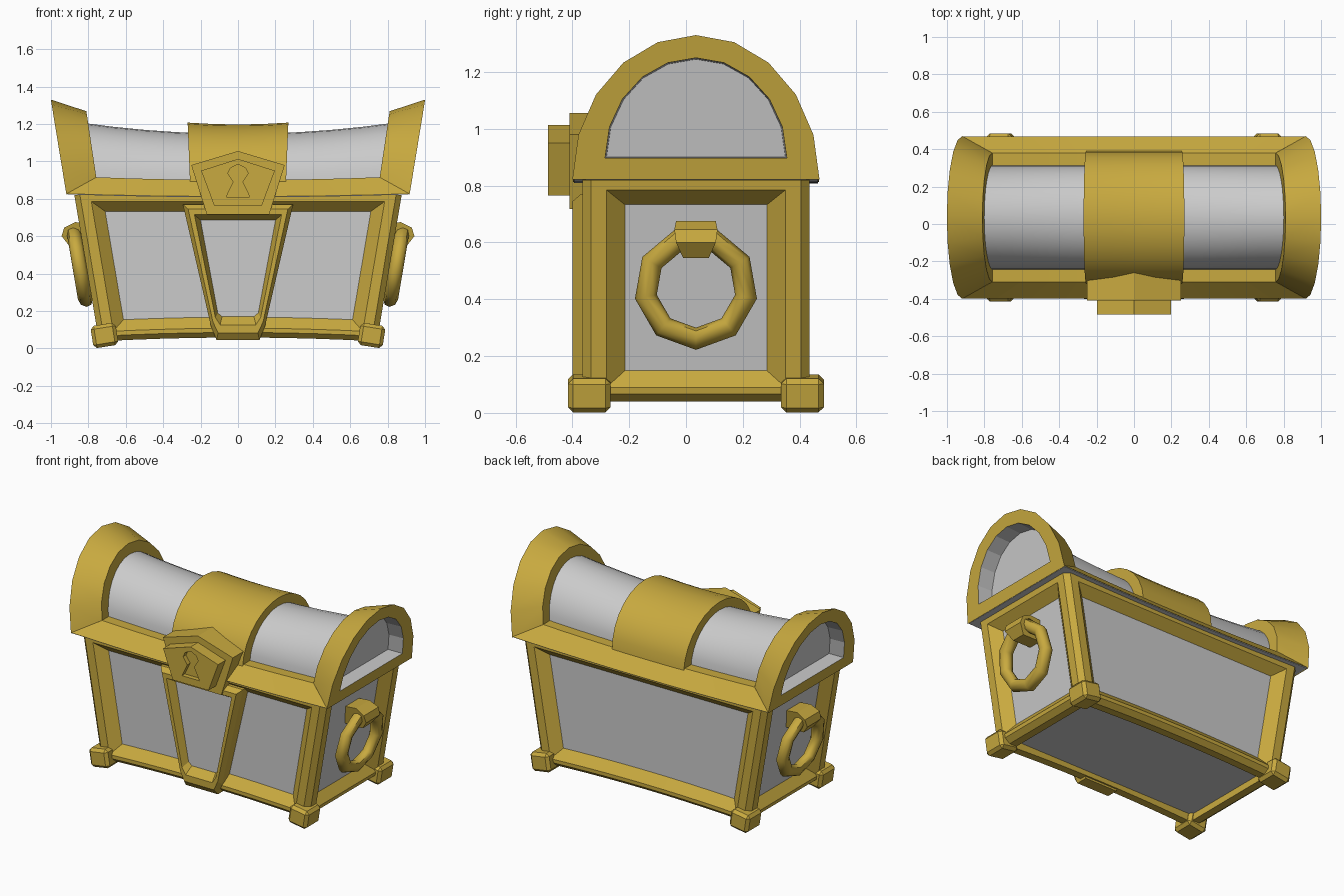
import bpy, bmesh, math
from mathutils import Vector, Matrix

if "Cube" in bpy.data.objects:
    bpy.data.objects.remove(bpy.data.objects["Cube"])

CY = 0.035  # chest centre line; the lock sticks out at the front
gold = bpy.data.materials.new("gold")
gold.diffuse_color = (0.58, 0.40, 0.05, 1)
gold.use_nodes = True
gold.node_tree.nodes["Principled BSDF"].inputs["Base Color"].default_value = gold.diffuse_color


def finish(name, bm, mat=None, smooth=None):
    bmesh.ops.recalc_face_normals(bm, faces=bm.faces)
    bmesh.ops.translate(bm, verts=bm.verts, vec=(0, CY, 0))
    me = bpy.data.meshes.new(name)
    bm.to_mesh(me)
    bm.free()
    ob = bpy.data.objects.new(name, me)
    bpy.context.collection.objects.link(ob)
    if mat:
        me.materials.append(mat)
    if smooth:
        bpy.ops.object.select_all(action='DESELECT')
        bpy.context.view_layer.objects.active = ob
        ob.select_set(True)
        bpy.ops.object.shade_smooth_by_angle(angle=math.radians(smooth))
    return ob


def loft(name, rings, mat=None, start=True, end=True, smooth=None):
    """Bridge closed rings of equal length, with optional end caps."""
    bm = bmesh.new()
    vs = [[bm.verts.new(p) for p in r] for r in rings]
    n = len(rings[0])
    for a, b in zip(vs, vs[1:]):
        for i in range(n):
            j = (i + 1) % n
            bm.faces.new((a[i], a[j], b[j], b[i]))
    if start:
        bm.faces.new(vs[0])
    if end:
        bm.faces.new(vs[-1])
    return finish(name, bm, mat, smooth)


def arch(hw, z0, h, n=10):
    return [(hw * math.cos(math.pi * i / n), z0 + h * math.sin(math.pi * i / n)) for i in range(n + 1)]


def hx(z):  # half width of the flaring body
    return 0.745 + 0.169 * (z - 0.05)


T = [i / 5 - 1 for i in range(11)]

# body core
loft("body_panels", [[(sx * (hx(z) - 0.055), sy * 0.345, z) for sx, sy in ((-1, -1), (1, -1), (1, 1), (-1, 1))]
                     for z in (0.09, 0.81)])

# corner posts and feet
post = [(0, .03), (.03, 0), (.085, 0), (.15, .055), (.06, .06), (.055, .15), (0, .085)]
for sx in (-1, 1):
    for sy in (-1, 1):
        loft("corner_post", [[(sx * (hx(z) - dx), sy * (0.4 - dy), z) for dx, dy in post]
                             for z in (0.06, 0.82)], gold)
        bm = bmesh.new()
        bmesh.ops.create_cube(bm, size=1)
        bmesh.ops.scale(bm, vec=(0.135, 0.15, 0.12), verts=bm.verts)
        bmesh.ops.bevel(bm, geom=bm.edges[:], offset=0.018, segments=1, affect='EDGES')
        bmesh.ops.rotate(bm, verts=bm.verts, matrix=Matrix.Rotation(sx * math.radians(9), 3, 'Y'))
        bmesh.ops.translate(bm, verts=bm.verts, vec=(sx * 0.714, sy * 0.375, 0.069))
        finish("foot", bm, gold)

# top and bottom rails: section given as (depth, z)
low = [(.03, .04), (0, .067), (0, .09), (.058, .152), (.08, .1), (.08, .04)]
top = [(0, .82), (0, .785), (.058, .73), (.07, .82)]
for name, sec, bow in (("bottom_rail", low, 0.018), ("top_rail", top, 0)):
    for s in (-1, 1):
        loft(name, [[(t * (hx(z) - 0.05), s * (0.4 - d), z + bow * (1 - t * t)) for d, z in sec]
                    for t in T], gold)
        loft("side_" + name, [[(s * (hx(z) - d), t * 0.33, z) for d, z in sec] for t in (-1, 1)], gold)

# tapered frame in the middle of the front
outer = [(-.295, .77), (.295, .77), (.145, .12), (.115, .045), (-.115, .045), (-.145, .12)]
inner = [(-.2, .685), (.2, .685), (.108, .19), (.085, .17), (-.085, .17), (-.108, .19)]


def frame_ring(t, y):
    return [(a + (c - a) * t, y, b + (d - b) * t) for (a, b), (c, d) in zip(outer, inner)]


loft("front_frame", [frame_ring(t, y) for t, y in
     ((0, -.33), (0, -.405), (.3, -.435), (.65, -.435), (1, -.385))], gold, end=False)
loft("front_frame_panel", [frame_ring(1, -.34), frame_ring(0.98, -.386)])

# ring handles on the sides
for s in (-1, 1):
    rings = []
    for i in range(9):
        a = math.radians(-90 + 40 * i)
        ring = []
        for k in range(8):
            b = 2 * math.pi * k / 8
            r = 0.179 + 0.039 * math.cos(b)
            z = 0.44 + r * math.sin(a)
            ring.append((s * (0.847 + 0.169 * (z - 0.44) + 0.039 * math.sin(b)), r * math.cos(a), z))
        rings.append(ring)
    ob = loft("ring_handle", rings + rings[:1], gold, False, False)
    bm = bmesh.new()
    bm.from_mesh(ob.data)
    bmesh.ops.remove_doubles(bm, verts=bm.verts, dist=1e-5)
    bmesh.ops.translate(bm, verts=bm.verts, vec=(0, -CY, 0))
    bpy.data.objects.remove(ob)
    finish("ring_handle", bm, gold, 50)
    sec = [(.76, .665, .07), (.87, .675, .07), (.93, .645, .076), (.943, .60, .07), (.90, .545, .045), (.76, .545, .045)]
    loft("handle_bracket", [[(s * x, t * w, z) for x, z, w in sec] for t in (-1, 1)], gold)

# lid base with mitred, gently sagging long rails
rim = [(-.433, .812, .917), (-.345, .9, .757), (.345, .9, .757), (.433, .812, .917)]
loft("lid_rails", [[(t * x, y, z + 0.015 * t * t) for y, z, x in rim] for t in T], gold)
loft("lid_underside", [[(t * x, y, z + 0.015 * t * t) for y, z, x in
     ((-.43, .808, .912), (-.43, .8125, .912), (.43, .8125, .912), (.43, .808, .912))] for t in T])

# sagging barrel of the lid
loft("lid_barrel", [[(0.83 * t, y, z) for y, z in arch(0.28, 0.89, 0.257 + 0.085 * (0.83 * t) ** 2, 16)]
                    for t in T], smooth=30)

# arched end bands with recessed end panels
for s in (-1, 1):
    def end(pts, x0, dz, slope=0.164):
        return [(s * (x0 + slope * (z - dz)), y, z) for y, z in pts]
    opening = arch(0.32, 0.898, 0.352)
    loft("lid_end_band", [end(opening, .917, .82), end(arch(.435, .822, .508), .917, .82),
                          end(arch(.345, .91, .358), .757, .91, .15), end(arch(.27, .91, .28), .757, .91, .15)],
         gold, False, False, 30)
    loft("lid_end_panel", [end(opening, .917, .82), end(arch(.315, .9, .345), .817, .82)], start=False)

# broad strap over the lid
loft("lid_strap", [[(t * (0.257 + 0.04 * (z - 0.9)), y, z) for y, z in arch(0.355, 0.885, 0.312 + 0.01 * t * t, 14)]
                   for t in (-1, -0.5, 0, 0.5, 1)], gold, smooth=30)

# lock: stepped pentagon plate with a keyhole cut in
plate = [(0, 1.055), (.25, .98), (.167, .717), (-.167, .717), (-.25, .98)]
boss = [(0, 1.013), (.197, .95), (.128, .765), (-.128, .765), (-.197, .95)]
loft("lock_plate", [[(x, y, z) for x, z in plate] for y in (-.2, -.445)], gold)
lock = loft("lock_boss", [[(x, y, z) for x, z in boss] for y in (-.4, -.52)], gold)
half = [(.04, .965), (.054, .935), (.024, .89), (.063, .81)]
key = [(0, .985)] + half + [(-x, z) for x, z in reversed(half)]
cutter = loft("keyhole_cutter", [[(x, y, z) for x, z in key] for y in (-.49, -.6)], gold)
cutter.hide_render = True
mod = lock.modifiers.new("keyhole", 'BOOLEAN')
mod.operation = 'DIFFERENCE'
mod.solver = 'EXACT'
mod.object = cutter
bpy.context.view_layer.objects.active = lock
bpy.ops.object.modifier_apply(modifier=mod.name)
bpy.data.objects.remove(cutter)
